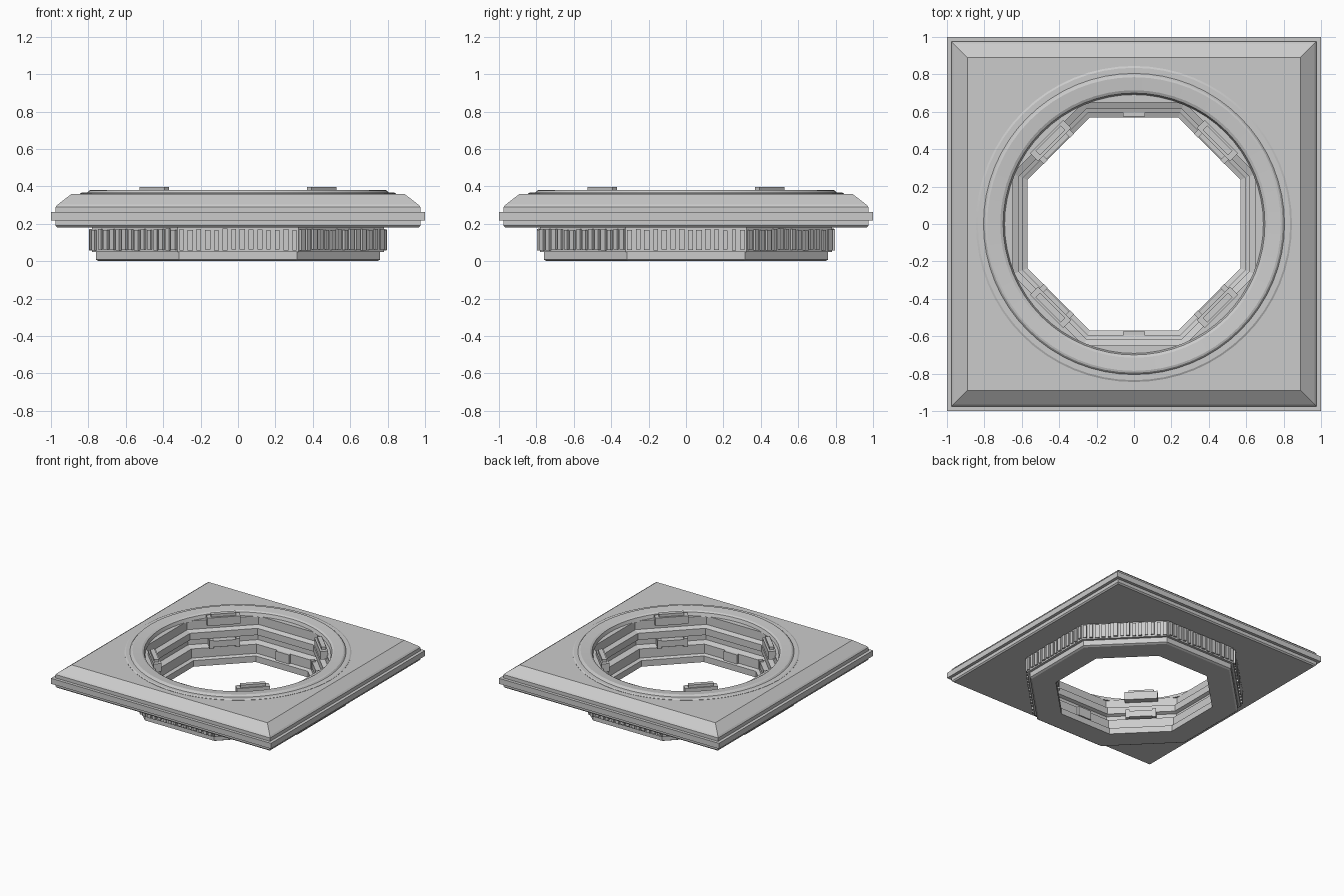
import bpy, bmesh, math, random
from mathutils import Matrix

if "Cube" in bpy.data.objects:
    bpy.data.objects.remove(bpy.data.objects["Cube"])

random.seed(4)
SEG = 64


def radius(sides, size, ang):
    """Distance to a polygon edge (size = apothem); sides 0 means a circle."""
    if sides == 0:
        return size
    step = 2 * math.pi / sides
    off = (ang + step / 2) % step - step / 2
    return size / math.cos(off)


def finish(name, bm):
    bmesh.ops.recalc_face_normals(bm, faces=bm.faces)
    me = bpy.data.meshes.new(name)
    bm.to_mesh(me)
    bm.free()
    ob = bpy.data.objects.new(name, me)
    bpy.context.collection.objects.link(ob)
    return ob


def loft(name, profile, seg=SEG):
    """Closed band swept around z; profile rows are (sides, size, z)."""
    bm = bmesh.new()
    loops = []
    for sides, size, z in profile:
        loop = []
        for i in range(seg):
            a = 2 * math.pi * i / seg
            r = radius(sides, size, a)
            loop.append(bm.verts.new((r * math.cos(a), r * math.sin(a), z)))
        loops.append(loop)
    for k, lo in enumerate(loops):
        hi = loops[(k + 1) % len(loops)]
        for i in range(seg):
            j = (i + 1) % seg
            bm.faces.new((lo[i], lo[j], hi[j], hi[i]))
    return finish(name, bm)


def add_box(bm, ang, r0, r1, t0, t1, z0, z1):
    """Box given by radial, sideways and height ranges, turned about z."""
    m = (Matrix.Rotation(ang, 4, 'Z')
         @ Matrix.Translation(((r0 + r1) / 2, (t0 + t1) / 2, (z0 + z1) / 2))
         @ Matrix.Diagonal((r1 - r0, t1 - t0, z1 - z0, 1)))
    bmesh.ops.create_cube(bm, size=1, matrix=m)


# square frame with stepped edge and chamfered top
loft("square_frame", [
    (8, .74, .18), (4, .965, .18), (4, .975, .19), (4, .975, .217),
    (4, 1.0, .217), (4, 1.0, .262), (4, .975, .262), (4, .975, .29),
    (4, .965, .302), (4, .89, .36), (0, .77, .36)])

# round moulding on top
ring = loft("top_ring", [
    (0, .845, .35), (0, .845, .362), (0, .835, .367), (0, .805, .367),
    (0, .795, .378), (0, .785, .381), (0, .715, .374), (0, .70, .366),
    (0, .69, .335), (0, .76, .335)])

# octagonal collar with stepped, grooved inner wall
loft("octagonal_collar", [
    (8, .745, 0), (8, .76, .008), (8, .76, .05), (8, .78, .05), (8, .78, .185),
    (8, .73, .20), (8, .70, .34), (8, .65, .34), (8, .65, .27),
    (8, .615, .255), (8, .615, .20), (8, .64, .19), (8, .64, .15),
    (8, .595, .135), (8, .595, .06), (8, .57, .05), (8, .57, 0)])

# upright ribs around the collar
bm = bmesh.new()
for s in range(8):
    ang = s * math.pi / 4
    for i in range(14):
        t = -.302 + i * .0465
        w = random.uniform(.011, .016)
        add_box(bm, ang, .77, random.uniform(.79, .797), t - w, t + w,
                random.uniform(.056, .064), random.uniform(.165, .174))
finish("collar_ribs", bm)

# raised brackets and inner latches on the diagonal sides
bm = bmesh.new()
for s in range(4):
    ang = math.pi / 4 + s * math.pi / 2
    add_box(bm, ang, .60, .66, -.125, .125, .31, .375)
    add_box(bm, ang, .615, .65, -.095, .095, .36, .397)
finish("top_brackets", bm)

bm = bmesh.new()
for s in range(4):
    ang = math.pi / 4 + s * math.pi / 2
    add_box(bm, ang, .575, .65, -.115, .115, .145, .195)
    for e in (-1, 1):
        add_box(bm, ang, .568, .60, e * .1 - .015, e * .1 + .015, .135, .205)
finish("inner_latches", bm)

# small tabs on the straight front and back sides
bm = bmesh.new()
for ang in (math.pi / 2, -math.pi / 2):
    add_box(bm, ang, .575, .63, -.06, .06, .06, .135)
finish("inner_tabs", bm)

bpy.context.view_layer.objects.active = ring
ring.select_set(True)
bpy.ops.object.shade_smooth_by_angle(angle=math.radians(15))
